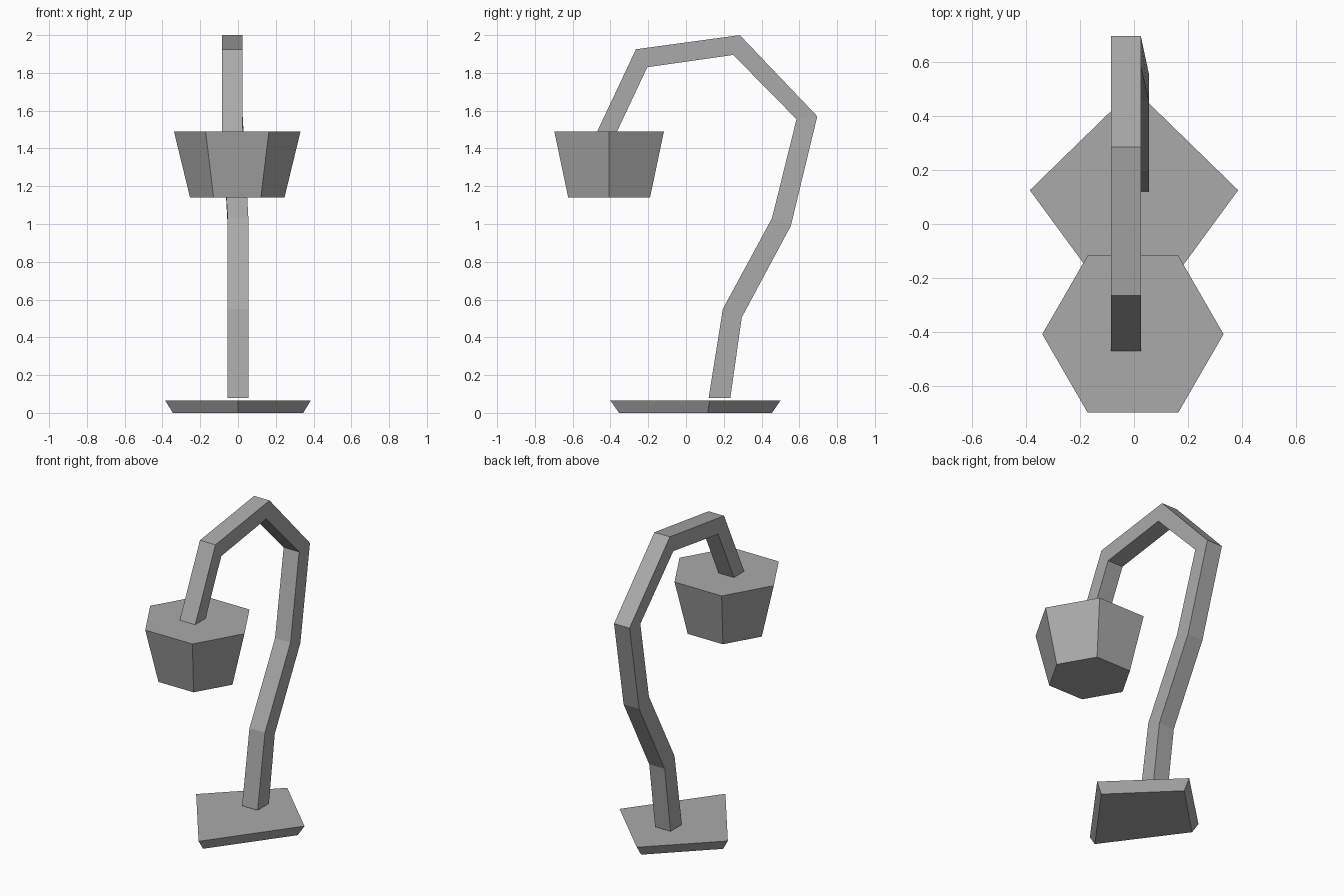
import bpy, bmesh, math

cube = bpy.data.objects.get("Cube")
if cube:
    bpy.data.objects.remove(cube, do_unlink=True)

grey = bpy.data.materials.new("grey metal")
grey.use_nodes = True
colour = (0.4, 0.4, 0.4, 1)
grey.diffuse_color = colour
grey.node_tree.nodes["Principled BSDF"].inputs["Base Color"].default_value = colour


def loft(name, rings):
    """Skin a closed flat-faced solid through rings with equal point counts."""
    bm = bmesh.new()
    loops = [[bm.verts.new(p) for p in ring] for ring in rings]
    for a, b in zip(loops, loops[1:]):
        n = len(a)
        for i in range(n):
            j = (i + 1) % n
            bm.faces.new((a[i], a[j], b[j], b[i]))
    bm.faces.new(loops[0][::-1])
    bm.faces.new(loops[-1])
    bmesh.ops.recalc_face_normals(bm, faces=bm.faces[:])
    mesh = bpy.data.meshes.new(name)
    bm.to_mesh(mesh)
    bm.free()
    mesh.materials.append(grey)
    obj = bpy.data.objects.new(name, mesh)
    bpy.context.collection.objects.link(obj)
    return obj


# Kite-shaped foot, wider at the top
def kite(half_width, back, front, mid, z):
    return [(half_width, mid, z), (0, back, z), (-half_width, mid, z), (0, front, z)]


loft("base", [kite(0.345, 0.455, -0.355, 0.115, 0),
              kite(0.385, 0.5, -0.4, 0.125, 0.065)])

# Bent square arm: inner and outer corner (y, z) at each joint, with its sideways shift
joints = [
    (0, (0.12, 0.08), (0.235, 0.08)),
    (0, (0.195, 0.55), (0.295, 0.505)),
    (0, (0.455, 1.03), (0.555, 0.99)),
    (-0.03, (0.585, 1.555), (0.695, 1.57)),
    (-0.03, (0.25, 1.895), (0.285, 2.0)),
    (-0.03, (-0.205, 1.83), (-0.265, 1.925)),
    (-0.03, (-0.365, 1.49), (-0.47, 1.49)),
]
w = 0.055
loft("arm", [[(x - w, *inner), (x + w, *inner), (x + w, *outer), (x - w, *outer)]
             for x, inner, outer in joints])


# Six-sided tapered lamp shade
def hexagon(radius, z):
    return [(-0.004 + radius * math.cos(k * math.pi / 3),
             -0.407 + radius * math.sin(k * math.pi / 3), z) for k in range(6)]


loft("shade", [hexagon(0.25, 1.14), hexagon(0.335, 1.49)])
